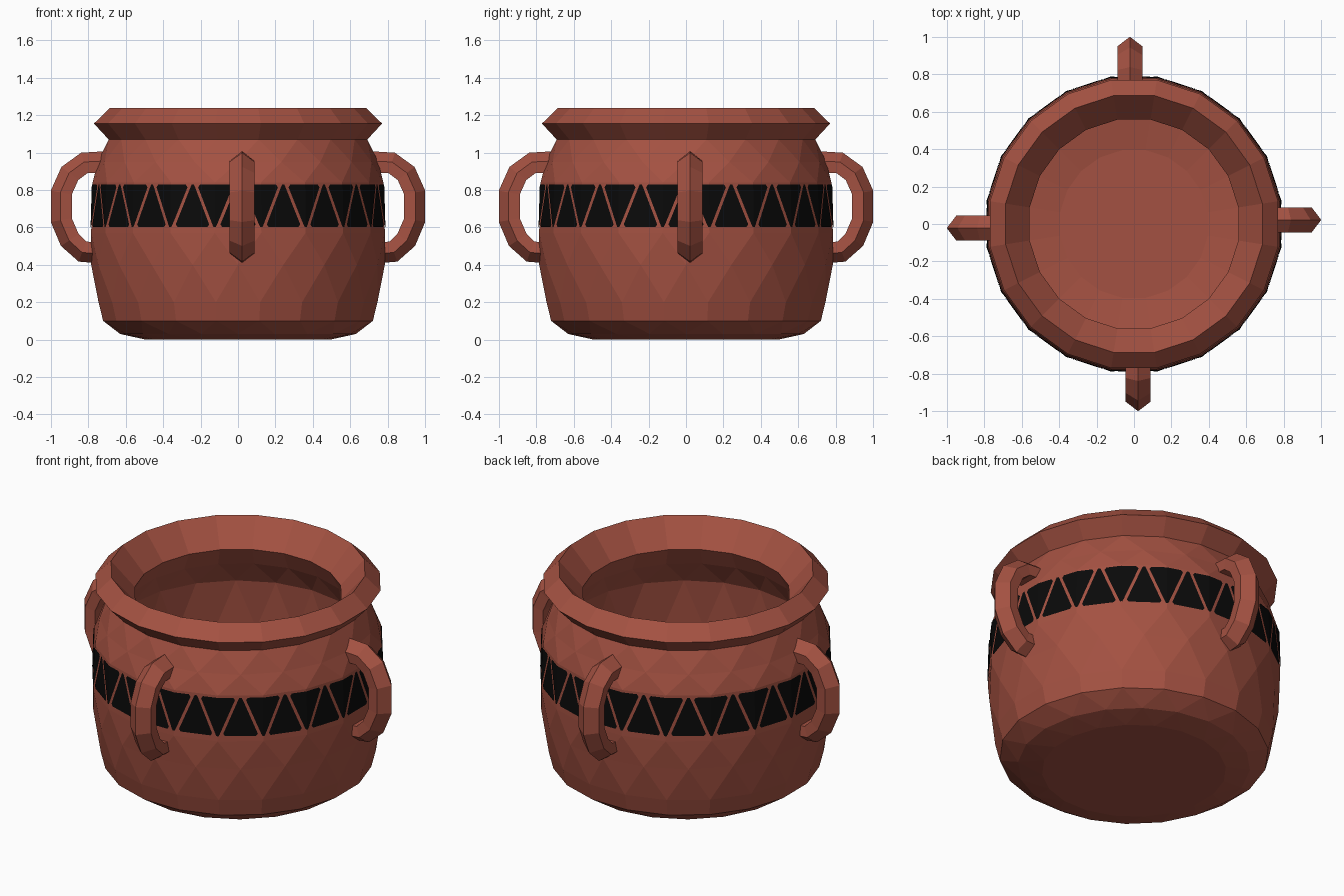
import bpy, bmesh, math

if "Cube" in bpy.data.objects:
    bpy.data.objects.remove(bpy.data.objects["Cube"])

N = 20                      # sides of the pot
STEP = 2 * math.pi / N
FRONT = -math.pi / 2


def material(name, rgb):
    m = bpy.data.materials.new(name)
    m.diffuse_color = (*rgb, 1)
    m.use_nodes = True
    m.node_tree.nodes["Principled BSDF"].inputs["Base Color"].default_value = m.diffuse_color
    return m


terracotta = material("terracotta", (0.37, 0.083, 0.054))
black = material("black paint", (0.003, 0.003, 0.003))


def make_object(name, bm, mat):
    me = bpy.data.meshes.new(name)
    bm.to_mesh(me)
    bm.free()
    me.materials.append(mat)
    ob = bpy.data.objects.new(name, me)
    bpy.context.collection.objects.link(ob)
    return ob


# --- pot body: (radius, height, staggered ring) from base, over the rim, to the inside floor
BAND_LO, BAND_HI = (0.795, 0.57), (0.787, 0.84)
profile = [
    (0.50, 0.0, 0), (0.63, 0.03, 1), (0.73, 0.10, 0), (0.755, 0.20, 0),
    (0.785, 0.40, 1), (*BAND_LO, 0), (*BAND_HI, 0), (0.75, 0.95, 1),
    (0.70, 1.07, 0), (0.78, 1.155, 0), (0.695, 1.237, 0),
    (0.565, 1.09, 0), (0.62, 0.98, 0), (0.70, 0.84, 1),
    (0.715, 0.55, 0), (0.69, 0.26, 1), (0.60, 0.12, 0), (0.40, 0.09, 0),
]
bm = bmesh.new()
rings = []
for r, z, stag in profile:
    ring = []
    for i in range(N):
        a = FRONT + (i + 0.5 + 0.5 * stag) * STEP
        ring.append(bm.verts.new((r * math.cos(a), r * math.sin(a), z)))
    rings.append(ring)
for k in range(len(rings) - 1):
    lo, hi = rings[k], rings[k + 1]
    shift = profile[k + 1][2] - profile[k][2]
    for i in range(N):
        j = (i + 1) % N
        if shift == 0:
            bm.faces.new((lo[i], lo[j], hi[j], hi[i]))
        elif shift > 0:
            bm.faces.new((lo[i], lo[j], hi[i]))
            bm.faces.new((lo[j], hi[j], hi[i]))
        else:
            bm.faces.new((lo[i], hi[j], hi[i]))
            bm.faces.new((lo[i], lo[j], hi[j]))
bm.faces.new(rings[0])
bm.faces.new(rings[-1])
bmesh.ops.recalc_face_normals(bm, faces=bm.faces)
make_object("pot_body", bm, terracotta)

# --- painted band: upright triangles on each flat, upside-down ones folded over each edge
Z0, Z1 = 0.602, 0.828
EPS = 0.004
WIDE, NARROW = 0.096, 0.012
# half outline of a triangle with clipped corners: (half width, height fraction)
half = [(0.0, 0.0), (WIDE - 0.012, 0.0), (WIDE - 0.002, 0.06),
        (NARROW, 0.95), (NARROW - 0.006, 1.0), (0.0, 1.0)]


def wall_radius(z):
    t = (z - BAND_LO[1]) / (BAND_HI[1] - BAND_LO[1])
    return BAND_LO[0] + t * (BAND_HI[0] - BAND_LO[0])


def on_face(k, u, z):
    """Point just outside flat k, u sideways from its middle."""
    c = FRONT + k * STEP
    d = wall_radius(z) * math.cos(STEP / 2) + EPS
    return (d * math.cos(c) - u * math.sin(c), d * math.sin(c) + u * math.cos(c), z)


bm = bmesh.new()
for k in range(N):
    for s in (-1, 1):
        up, down = [], []
        for w, f in half:
            z = Z0 + f * (Z1 - Z0)
            up.append(on_face(k, s * w, z))
            z = Z1 - f * (Z1 - Z0)
            edge = (wall_radius(z) * math.cos(STEP / 2) + EPS) * math.tan(STEP / 2)
            down.append(on_face(k, s * (edge - w), z))
        for pts in (up, down):
            face = bm.faces.new([bm.verts.new(p) for p in pts])
            face.normal_update()
            c = FRONT + k * STEP
            if face.normal.x * math.cos(c) + face.normal.y * math.sin(c) < 0:
                face.normal_flip()
make_object("triangle_band", bm, black)

# --- four loop handles: ridged section swept along a path in (radius, height)
path = [(0.71, 0.945), (0.82, 0.940), (0.895, 0.885), (0.94, 0.785),
        (0.94, 0.64), (0.895, 0.535), (0.83, 0.475), (0.72, 0.468)]
section = [(0.062, 0.0), (0.010, 0.067), (-0.052, 0.060),
           (-0.052, -0.060), (0.010, -0.067)]   # (outward, sideways)


def make_handle(index):
    a = FRONT + index * math.pi / 2
    ca, sa = math.cos(a), math.sin(a)
    bm = bmesh.new()
    loops = []
    for i, (r, z) in enumerate(path):
        p, q = path[max(i - 1, 0)], path[min(i + 1, len(path) - 1)]
        dr, dz = q[0] - p[0], q[1] - p[1]
        ln = math.hypot(dr, dz)
        nr, nz = -dz / ln, dr / ln          # outward normal of the path
        loop = []
        for o, w in section:
            rr, zz, ww = r + nr * o, z + nz * o, w + 0.022
            loop.append(bm.verts.new((rr * ca - ww * sa, rr * sa + ww * ca, zz)))
        loops.append(loop)
    m = len(section)
    for A, B in zip(loops, loops[1:]):
        for i in range(m):
            j = (i + 1) % m
            bm.faces.new((A[i], A[j], B[j], B[i]))
    bm.faces.new(loops[0])
    bm.faces.new(loops[-1])
    bmesh.ops.recalc_face_normals(bm, faces=bm.faces)
    make_object("handle_" + ("front", "right", "back", "left")[index], bm, terracotta)


for n in range(4):
    make_handle(n)
